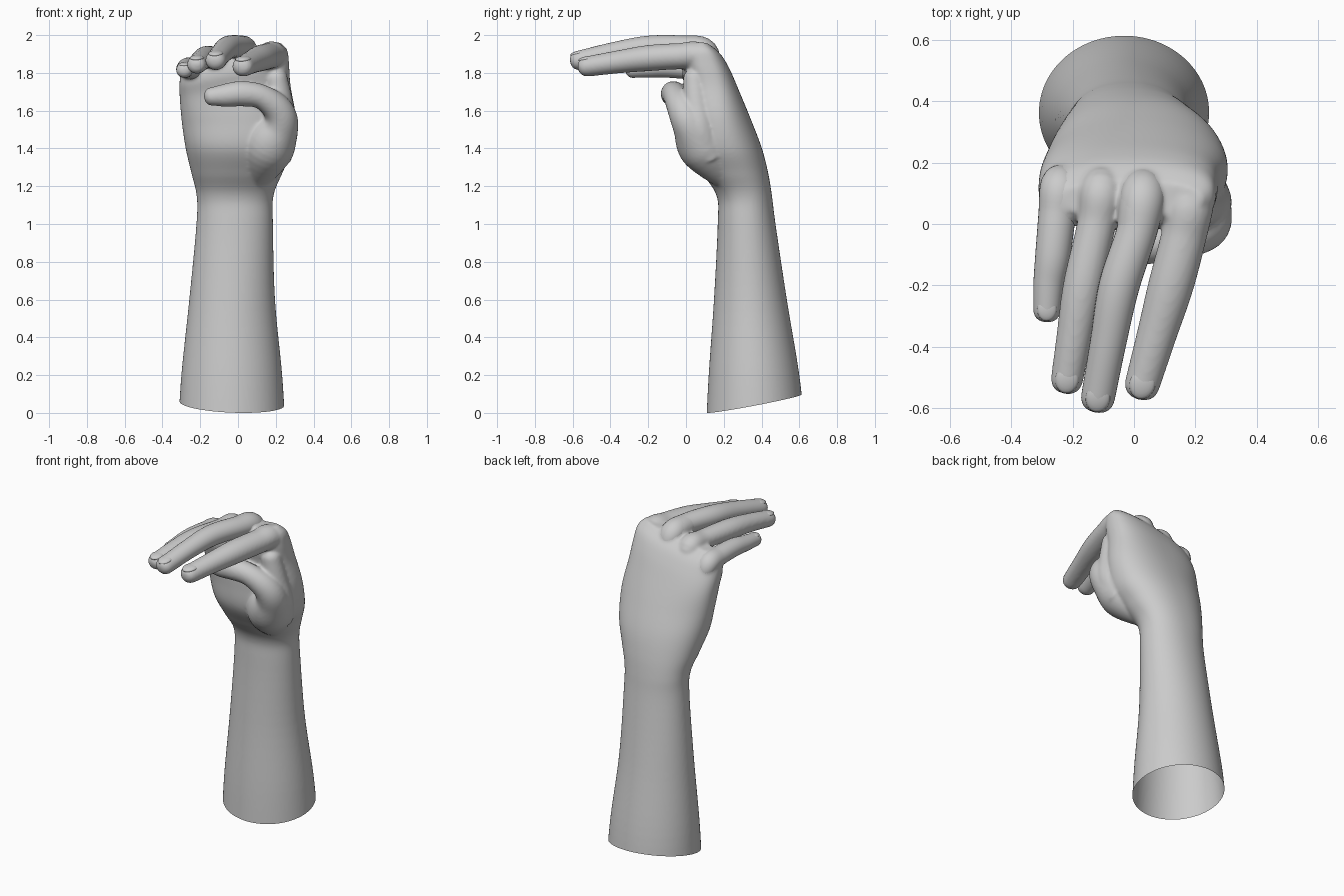
import bpy, bmesh, math
from mathutils import Vector

if "Cube" in bpy.data.objects:
    bpy.data.objects.remove(bpy.data.objects["Cube"])

SIDES = 32
FLAT = 0.93  # finger height relative to width


def spline(keys, n=6):
    """Catmull-Rom through tuples of any length."""
    out = []
    for i in range(len(keys) - 1):
        a, b = keys[max(i - 1, 0)], keys[i]
        c, d = keys[i + 1], keys[min(i + 2, len(keys) - 1)]
        for s in range(n):
            t = s / n
            out.append(tuple(
                0.5 * (2 * q + (r - p) * t + (2 * p - 5 * q + 4 * r - u) * t * t
                       + (3 * q - p - 3 * r + u) * t ** 3)
                for p, q, r, u in zip(a, b, c, d)))
    out.append(tuple(keys[-1]))
    return out


def loft(bm, rings):
    """Closed skin through rings of points."""
    vr = [[bm.verts.new(p) for p in ring] for ring in rings]
    faces = []
    for a, b in zip(vr, vr[1:]):
        for i in range(len(a)):
            j = (i + 1) % len(a)
            faces.append(bm.faces.new((a[i], a[j], b[j], b[i])))
    faces.append(bm.faces.new(vr[0][::-1]))
    faces.append(bm.faces.new(vr[-1]))
    bmesh.ops.recalc_face_normals(bm, faces=faces)


def power(v, e):
    return math.copysign(abs(v) ** (2 / e), v)


def tube(bm, keys, up, flat=FLAT):
    """Blunt-tipped limb along (x, y, z, radius) keys."""
    pts = spline(keys)
    pos = [Vector(p[:3]) for p in pts]
    rad = [p[3] for p in pts]
    tan = [(pos[min(i + 1, len(pos) - 1)] - pos[max(i - 1, 0)]).normalized()
           for i in range(len(pos))]
    stations = list(zip(pos, tan, rad))
    for deg in (15, 30, 45, 60, 75, 85):
        a = math.radians(deg)
        stations.append((pos[-1] + tan[-1] * rad[-1] * power(math.sin(a), 2.4), tan[-1],
                         rad[-1] * power(math.cos(a), 2.4)))
    rings = []
    for p, t, r in stations:
        side = t.cross(Vector(up)).normalized()
        top = side.cross(t)
        rings.append([p + side * r * math.cos(k * math.tau / SIDES)
                      + top * r * flat * math.sin(k * math.tau / SIDES) for k in range(SIDES)])
    loft(bm, rings)


def finish(bm, name):
    me = bpy.data.meshes.new(name)
    bm.to_mesh(me)
    bm.free()
    me.shade_smooth()
    ob = bpy.data.objects.new(name, me)
    bpy.context.collection.objects.link(ob)
    return ob


bm = bmesh.new()

# Forearm and palm: z, left x, right x, front y, back y, squareness, tilt
body = [
    (-0.10, -0.318, 0.252, 0.105, 0.632, 2.0, 0),
    (0.20, -0.300, 0.234, 0.120, 0.600, 2.0, 0),
    (0.60, -0.258, 0.196, 0.148, 0.534, 2.0, 0),
    (1.00, -0.220, 0.185, 0.168, 0.474, 2.1, 0),
    (1.15, -0.219, 0.188, 0.162, 0.455, 2.2, 0),
    (1.27, -0.247, 0.235, 0.085, 0.435, 2.2, 0),
    (1.40, -0.277, 0.290, 0.010, 0.402, 2.2, 0),
    (1.55, -0.297, 0.305, 0.000, 0.345, 2.2, 0.05),
    (1.70, -0.308, 0.278, 0.000, 0.282, 2.5, 0.12),
    (1.80, -0.310, 0.270, -0.020, 0.237, 2.6, 0.18),
    (1.87, -0.297, 0.260, -0.010, 0.195, 2.5, 0.20),
    (1.92, -0.250, 0.220, 0.020, 0.140, 2.3, 0.20),
]
rings = []
for z, x0, x1, y0, y1, e, tilt in spline(body):
    ring = []
    for k in range(64):
        a = k * math.tau / 64
        x = (x0 + x1) / 2 + (x1 - x0) / 2 * power(math.cos(a), e)
        y = (y0 + y1) / 2 + (y1 - y0) / 2 * power(math.sin(a), e)
        ring.append((x, y, z + tilt * x))
    rings.append(ring)
loft(bm, rings)

# Fingers: from inside the palm over the knuckle to the tip
index, middle, ring_f, little = fingers = [
    [(0.18, 0.13, 1.76, 0.05), (0.183, 0.075, 1.885, 0.076), (0.162, -0.04, 1.888, 0.074),
     (0.120, -0.20, 1.878, 0.074), (0.074, -0.36, 1.858, 0.065), (0.029, -0.515, 1.835, 0.058)],
    [(0.04, 0.14, 1.78, 0.05), (0.030, 0.10, 1.910, 0.074), (0.010, -0.02, 1.936, 0.066),
     (-0.048, -0.20, 1.935, 0.066), (-0.083, -0.38, 1.908, 0.059), (-0.116, -0.558, 1.868, 0.055)],
    [(-0.10, 0.15, 1.74, 0.05), (-0.105, 0.112, 1.868, 0.070), (-0.122, 0.0, 1.880, 0.063),
     (-0.166, -0.20, 1.882, 0.065), (-0.195, -0.37, 1.866, 0.058), (-0.217, -0.500, 1.845, 0.053)],
    [(-0.22, 0.14, 1.68, 0.05), (-0.238, 0.125, 1.800, 0.066), (-0.250, 0.03, 1.820, 0.061),
     (-0.264, -0.10, 1.828, 0.057), (-0.277, -0.19, 1.822, 0.050), (-0.283, -0.275, 1.815, 0.044)],
]
for keys in (index, ring_f, middle[:3], little[:3]):
    tube(bm, keys, (0, 0, 1))

# Thumb with its fleshy base, folded across the palm
thumb = [(0.09, 0.24, 1.24, 0.08), (0.160, 0.10, 1.41, 0.140), (0.225, 0.020, 1.53, 0.096),
         (0.205, -0.022, 1.612, 0.078), (0.12, -0.055, 1.675, 0.065), (0.02, -0.066, 1.690, 0.067),
         (-0.06, -0.068, 1.682, 0.062), (-0.130, -0.066, 1.676, 0.050)]
tube(bm, thumb, (0, -1, 0), 1.0)

# Web of skin between thumb and index finger
web = [(0.195, 0.13, 1.36, 0.09), (0.235, 0.075, 1.50, 0.083),
       (0.222, 0.058, 1.62, 0.074), (0.205, 0.045, 1.76, 0.060)]
tube(bm, web, (0, -1, 0), 1.0)
hand = finish(bm, "hand_and_forearm")
bpy.context.view_layer.objects.active = hand
hand.select_set(True)

# Fuse the parts into one skin and soften the joins
rm = hand.modifiers.new("fuse", 'REMESH')
rm.mode = 'VOXEL'
rm.voxel_size = 0.0085
sm = hand.modifiers.new("soften", 'SMOOTH')
sm.factor = 0.5
sm.iterations = 9
for m in ("fuse", "soften"):
    bpy.ops.object.modifier_apply(modifier=m)

# Slanted open cut at the elbow end
me = hand.data
bm = bmesh.new()
bm.from_mesh(me)
bmesh.ops.bisect_plane(bm, geom=bm.verts[:] + bm.edges[:] + bm.faces[:],
                       plane_co=(0, 0.11, 0), plane_no=(0.04, -0.19, 1), clear_inner=True)
bm.to_mesh(me)
bm.free()
me.shade_smooth()

# Middle and little fingers stay separate so neighbours keep a clean crease
for keys, name in ((middle, "middle_finger"), (little, "little_finger")):
    bm = bmesh.new()
    tube(bm, keys, (0, 0, 1))
    finish(bm, name)

# Fingernails
bm = bmesh.new()
for keys in fingers:
    tip, prev = Vector(keys[-1][:3]), Vector(keys[-2][:3])
    r = keys[-1][3]
    t = (tip - prev).normalized()
    side = t.cross(Vector((0, 0, 1))).normalized()
    top = side.cross(t)
    nail = bmesh.ops.create_uvsphere(bm, u_segments=20, v_segments=10, radius=1)["verts"]
    for v in nail:
        c = v.co.copy()
        v.co = (tip + t * r * 0.02 + top * r * 0.66
                + side * c.x * r * 0.72 + t * c.y * r * 0.86 + top * c.z * r * 0.27)
finish(bm, "fingernails")
